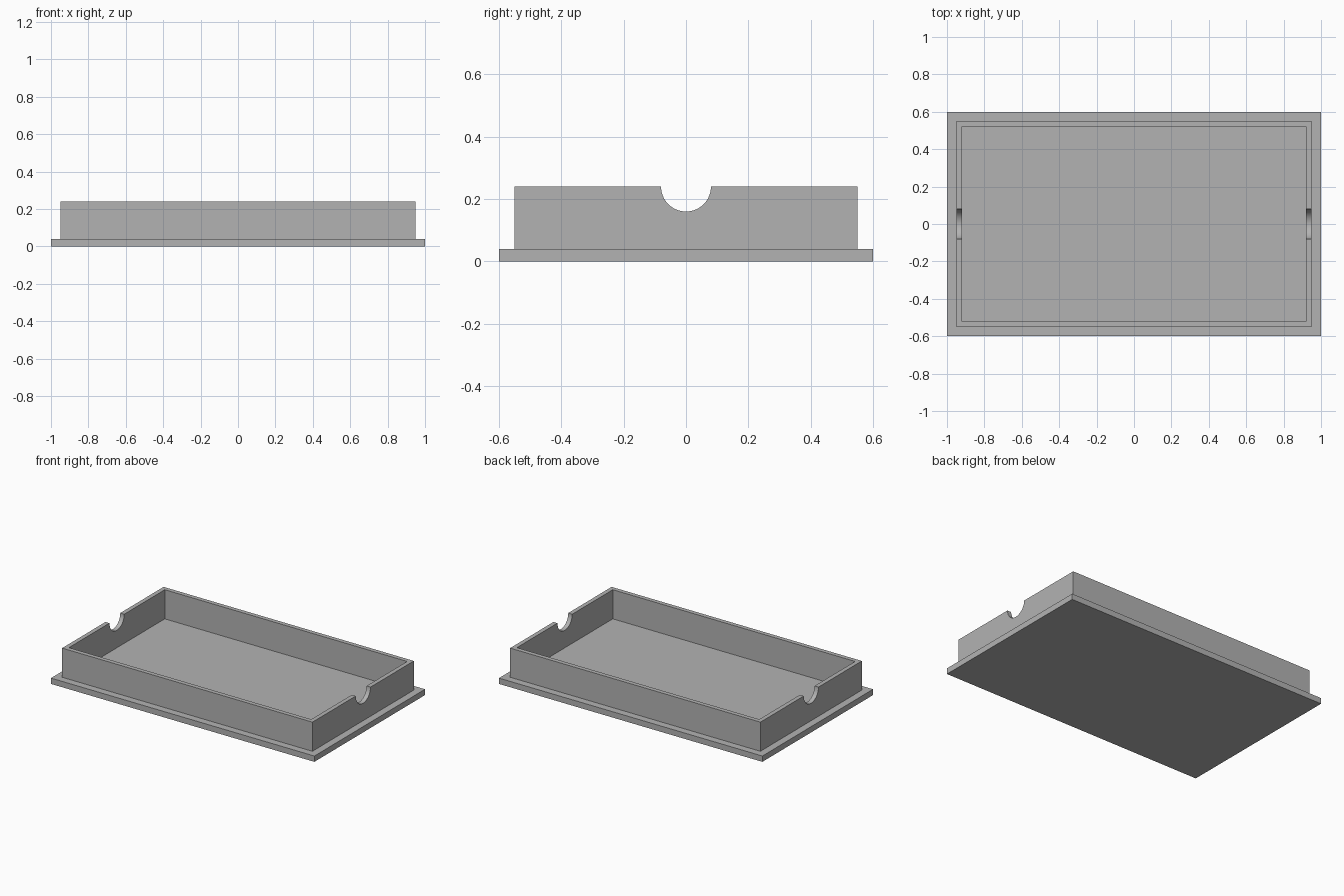
import bpy
import bmesh
import math
from mathutils import Matrix, Vector

default = bpy.data.objects.get("Cube")
if default:
    bpy.data.objects.remove(default, do_unlink=True)

LENGTH, WIDTH, BASE_H = 2.0, 1.2, 0.04
LEDGE, WALL, WALL_H = 0.05, 0.03, 0.20
NOTCH_R = 0.08
TOP = BASE_H + WALL_H

# Single plain grey
grey = bpy.data.materials.new("plain grey")
grey.use_nodes = True
colour = (0.45, 0.45, 0.45, 1.0)
grey.diffuse_color = colour
grey.node_tree.nodes["Principled BSDF"].inputs["Base Color"].default_value = colour


def make_object(name, bm):
    bmesh.ops.recalc_face_normals(bm, faces=bm.faces)
    mesh = bpy.data.meshes.new(name)
    bm.to_mesh(mesh)
    bm.free()
    mesh.materials.append(grey)
    obj = bpy.data.objects.new(name, mesh)
    bpy.context.collection.objects.link(obj)
    return obj


def step(bm, face, inset, rise):
    """Inset a face by a ledge width, then raise or sink it straight."""
    bmesh.ops.inset_region(bm, faces=[face], thickness=inset, use_even_offset=True)
    bmesh.ops.inset_region(bm, faces=[face], thickness=0.0)
    for v in face.verts:
        v.co.z += rise


# Tray: base plate, raised wall set in from its edge, hollow down to the plate
bm = bmesh.new()
bmesh.ops.create_cube(bm, size=1.0, matrix=Matrix.Translation((0, 0, BASE_H / 2))
                      @ Matrix.Diagonal((LENGTH, WIDTH, BASE_H, 1)))
top = max(bm.faces, key=lambda f: f.calc_center_median().z)
step(bm, top, LEDGE, WALL_H)
step(bm, top, WALL, -WALL_H)
tray = make_object("tray", bm)

# Rounded finger notches through both end walls
bm = bmesh.new()
bmesh.ops.create_cone(bm, cap_ends=True, segments=64, radius1=NOTCH_R, radius2=NOTCH_R,
                      depth=LENGTH * 1.2, matrix=Matrix.Translation((0, 0, TOP))
                      @ Matrix.Rotation(math.pi / 2, 4, "Y"))
cutter = make_object("notch_cutter", bm)
cutter.hide_render = True

cut = tray.modifiers.new("finger notches", "BOOLEAN")
cut.operation = "DIFFERENCE"
cut.solver = "EXACT"
cut.object = cutter
bpy.ops.object.select_all(action="DESELECT")
bpy.context.view_layer.objects.active = tray
tray.select_set(True)
bpy.ops.object.modifier_apply(modifier=cut.name)
bpy.data.objects.remove(cutter, do_unlink=True)

# Smooth notch curve, crisp edges elsewhere
bpy.ops.object.shade_smooth_by_angle(angle=math.radians(30))
